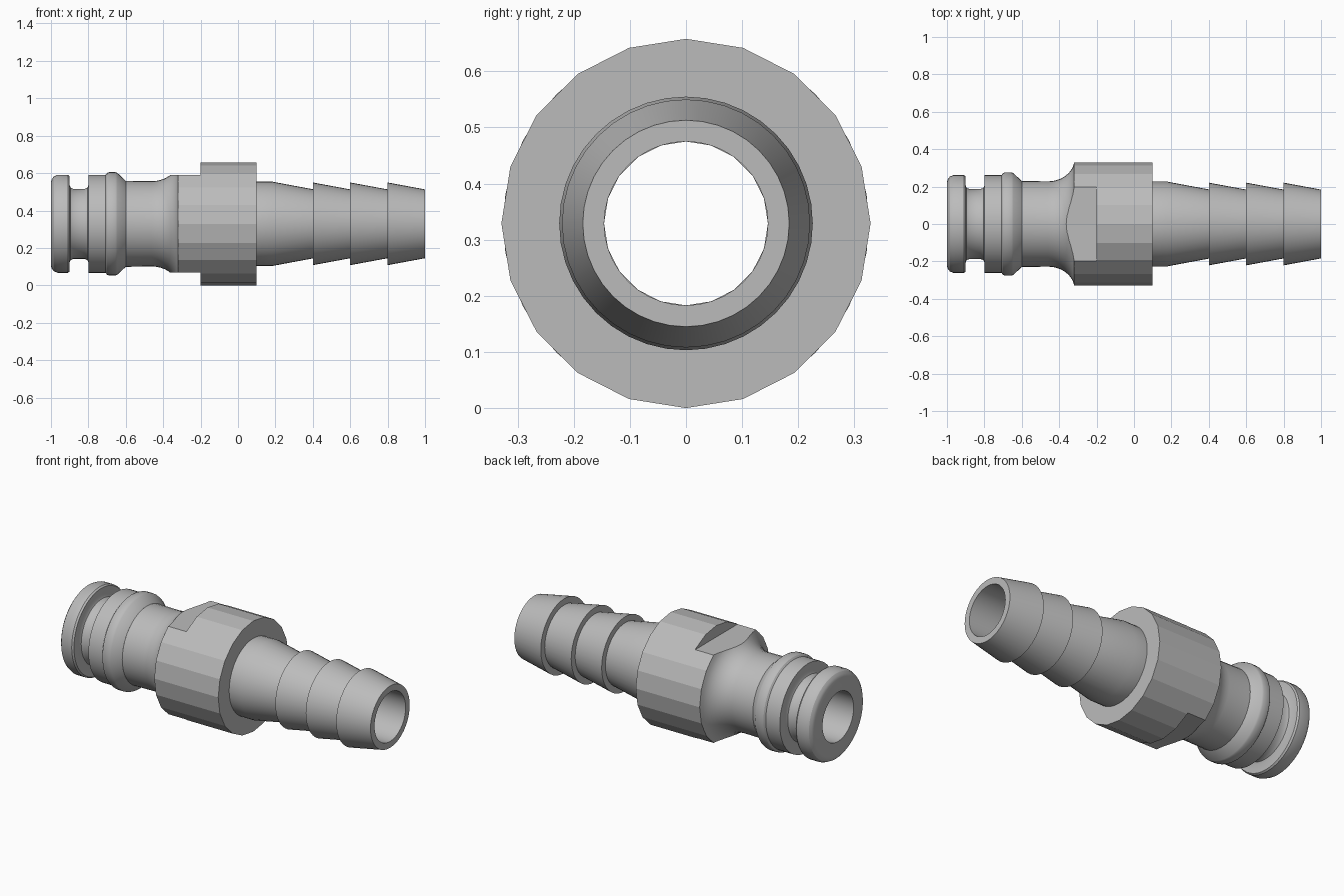
import bpy, bmesh, math

cube = bpy.data.objects.get("Cube")
if cube:
    bpy.data.objects.remove(cube, do_unlink=True)

AXIS_Z = 0.329     # height of the centre line
BORE = 0.146       # radius of the through hole
BODY = 0.329       # corner radius of the faceted body
FLAT = 0.261       # distance of the wrench flats from the centre line

metal = bpy.data.materials.new("satin grey metal")
metal.use_nodes = True
grey = (0.5, 0.5, 0.5, 1)
metal.diffuse_color = grey
metal.node_tree.nodes["Principled BSDF"].inputs["Base Color"].default_value = grey


def lathe(name, outline, sides, smooth=True, flats=False):
    """Turn an (x, radius) outline around the x axis, closed by the bore."""
    profile = [(outline[0][0], BORE)] + outline + [(outline[-1][0], BORE)]
    bm = bmesh.new()
    rings = []
    for i in range(sides):
        a = 2 * math.pi * i / sides
        rings.append([bm.verts.new((x, r * math.sin(a), r * math.cos(a)))
                      for x, r in profile])
    count = len(profile)
    for i in range(sides):
        here, there = rings[i], rings[(i + 1) % sides]
        for j in range(count):
            k = (j + 1) % count
            bm.faces.new((here[j], here[k], there[k], there[j]))
    # wrench flats on top and bottom
    if flats:
        for side in (1, -1):
            bmesh.ops.bisect_plane(
                bm, geom=bm.verts[:] + bm.edges[:] + bm.faces[:],
                plane_co=(0, 0, side * FLAT), plane_no=(0, 0, side),
                clear_outer=True)
            rim = [e for e in bm.edges if e.is_boundary]
            bmesh.ops.holes_fill(bm, edges=rim, sides=0)
    bmesh.ops.recalc_face_normals(bm, faces=bm.faces[:])
    mesh = bpy.data.meshes.new(name)
    bm.to_mesh(mesh)
    bm.free()
    mesh.materials.append(metal)
    obj = bpy.data.objects.new(name, mesh)
    obj.location.z = AXIS_Z
    bpy.context.collection.objects.link(obj)
    if smooth:
        bpy.ops.object.select_all(action='DESELECT')
        obj.select_set(True)
        bpy.context.view_layer.objects.active = obj
        bpy.ops.object.shade_smooth_by_angle(angle=math.radians(28))
    return obj


# Plug end: rounded lip, seal groove, land and raised ridge
lathe("plug_end", [
    (-1, 0.225), (-0.995, 0.24), (-0.985, 0.253), (-0.965, 0.262),
    (-0.91, 0.262), (-0.9, 0.255), (-0.9, 0.206), (-0.895, 0.194),
    (-0.88, 0.187), (-0.82, 0.187), (-0.805, 0.194), (-0.8, 0.206),
    (-0.8, 0.262), (-0.708, 0.262), (-0.7, 0.272), (-0.69, 0.276),
    (-0.655, 0.276), (-0.645, 0.272), (-0.6, 0.23)], 48)

# Neck that flares into the body through a concave fillet
fillet = []
for step in range(9):
    t = math.radians(80) * step / 8
    fillet.append((-0.46 + 0.142 * math.sin(t), 0.228 + 0.119 * (1 - math.cos(t))))
fillet[-1] = (-0.32, 0.326)
lathe("neck", [(-0.6, 0.23)] + fillet, 40, flats=True)

# Faceted body: the front part has wrench flats, the collar is full round
lathe("wrench_section", [(-0.32, BODY), (-0.2, BODY)], 20, smooth=False, flats=True)
lathe("collar", [(-0.2, BODY), (0.1, BODY)], 20, smooth=False)

# Hose tail with three barbs
tail = [(0.1, 0.226), (0.18, 0.226), (0.4, 0.185)]
for start in (0.4, 0.6, 0.8):
    tail += [(start, 0.221), (start + 0.2, 0.184)]
lathe("hose_tail", tail, 40)
